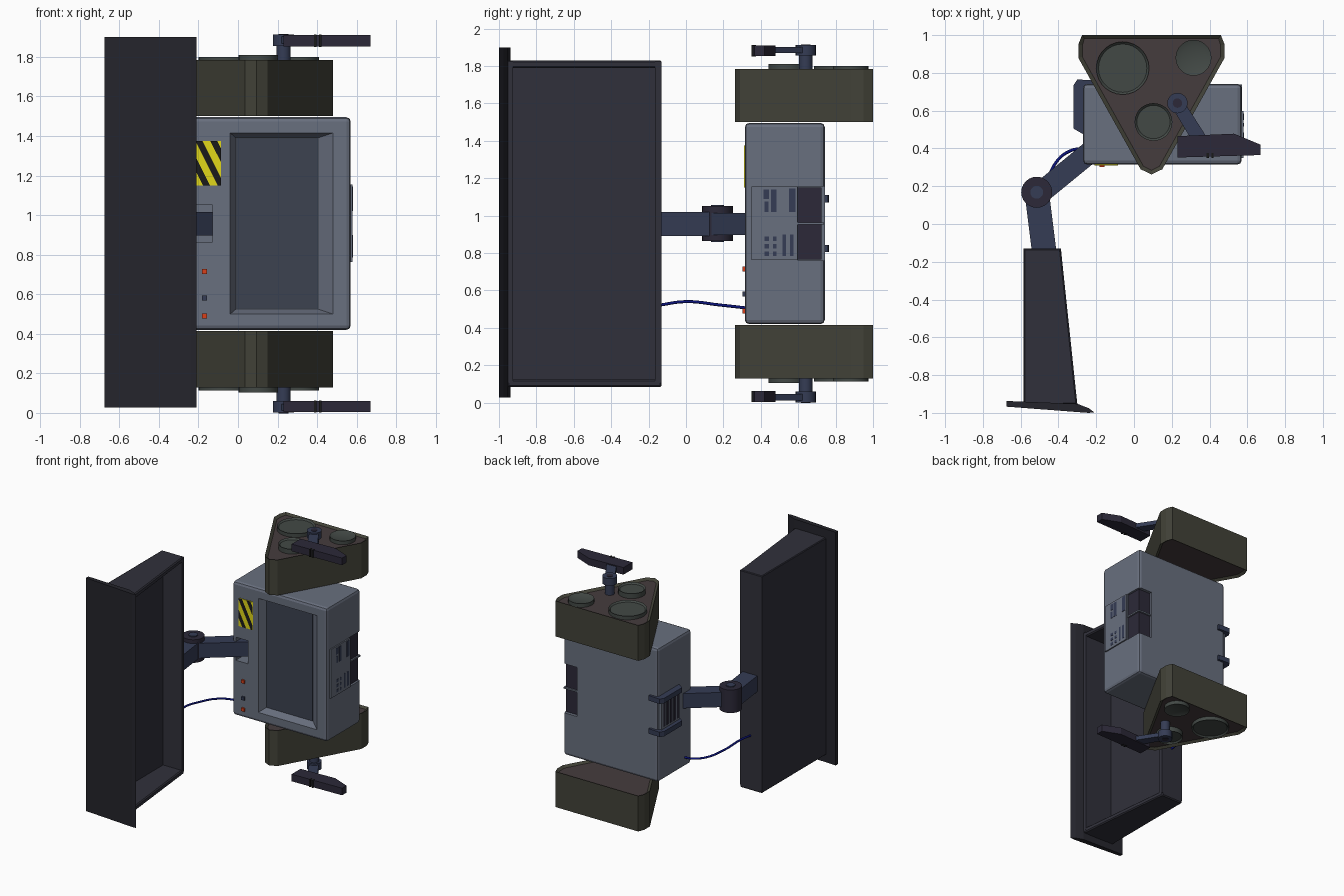
import bpy, bmesh, math
from mathutils import Vector

if "Cube" in bpy.data.objects:
    bpy.data.objects.remove(bpy.data.objects["Cube"])

MID = 0.957  # height of the symmetry plane


def material(name, r, g, b):
    m = bpy.data.materials.new(name)
    m.diffuse_color = (r, g, b, 1)
    m.use_nodes = True
    m.node_tree.nodes["Principled BSDF"].inputs["Base Color"].default_value = m.diffuse_color
    return m


SHELL = material("shell_grey", .14, .16, .21)
SCREEN = material("screen_slate", .045, .055, .08)
OLIVE = material("track_olive", .055, .055, .04)
BROWN = material("track_side", .06, .045, .047)
WHEEL = material("wheel_grey", .055, .066, .06)
BLUE = material("arm_blue", .035, .045, .09)
PURPLE = material("dark_purple", .025, .022, .04)
BLADE = material("blade_dark", .03, .03, .043)
EDGE = material("blade_edge", .018, .018, .025)
RED = material("button_red", .7, .05, .01)
YELLOW = material("hazard_yellow", .75, .68, .01)
BLACK = material("hazard_black", .01, .01, .01)
CABLE = material("cable_blue", .003, .006, .2)

centre = bpy.data.objects.new("mirror_centre", None)
centre.location.z = MID
centre.hide_render = True
bpy.context.collection.objects.link(centre)


def finish(name, bm, *mats):
    bmesh.ops.recalc_face_normals(bm, faces=bm.faces[:])
    me = bpy.data.meshes.new(name)
    bm.to_mesh(me)
    bm.free()
    for m in mats:
        me.materials.append(m)
    ob = bpy.data.objects.new(name, me)
    bpy.context.collection.objects.link(ob)
    return ob


def prism_bm(pts, z0, z1):
    bm = bmesh.new()
    low = [bm.verts.new((x, y, z0)) for x, y in pts]
    top = [bm.verts.new((x, y, z1)) for x, y in pts]
    bm.faces.new(low)
    bm.faces.new(top)
    n = len(pts)
    for i in range(n):
        j = (i + 1) % n
        bm.faces.new((low[i], low[j], top[j], top[i]))
    bmesh.ops.recalc_face_normals(bm, faces=bm.faces[:])
    return bm


def prism(name, pts, z0, z1, mat):
    return finish(name, prism_bm(pts, z0, z1), mat)


def box(name, x0, x1, y0, y1, z0, z1, mat):
    return prism(name, [(x0, y0), (x1, y0), (x1, y1), (x0, y1)], z0, z1, mat)


def ring(x, y, r, n=28):
    return [(x + r * math.cos(2 * math.pi * i / n), y + r * math.sin(2 * math.pi * i / n))
            for i in range(n)]


def mirror(ob):
    m = ob.modifiers.new("mirror", 'MIRROR')
    m.use_axis = (False, False, True)
    m.mirror_object = centre
    return ob


def bevel(ob, w, seg=2):
    m = ob.modifiers.new("bevel", 'BEVEL')
    m.width, m.segments, m.limit_method = w, seg, 'ANGLE'
    return ob


def smooth(ob):
    bpy.ops.object.select_all(action='DESELECT')
    ob.select_set(True)
    bpy.context.view_layer.objects.active = ob
    bpy.ops.object.shade_smooth_by_angle(angle=math.radians(30))
    return ob


def cut(ob, cutter):
    bpy.context.view_layer.objects.active = ob
    m = ob.modifiers.new("cut", 'BOOLEAN')
    m.operation, m.object, m.solver = 'DIFFERENCE', cutter, 'EXACT'
    for mod in [x.name for x in ob.modifiers]:
        bpy.ops.object.modifier_apply(modifier=mod)
    bpy.data.objects.remove(cutter)


# Body with sloped screen recess, arm pocket and corner vent notch
body = bevel(box("body", -.27, .57, .315, .742, .42, 1.495, SHELL), .022)
bm = bmesh.new()
outer = [bm.verts.new((x, .305, z)) for x, z in ((-.045, .495), (.493, .495), (.493, 1.42), (-.045, 1.42))]
inner = [bm.verts.new((x, .375, z)) for x, z in ((-.01, .525), (.405, .525), (.405, 1.39), (-.01, 1.39))]
bm.faces.new(outer)
bm.faces.new(inner)
for i in range(4):
    j = (i + 1) % 4
    bm.faces.new((outer[i], outer[j], inner[j], inner[i]))
cut(body, finish("recess_cutter", bm, SHELL))
cut(body, box("pocket_cutter", -.24, -.13, .28, .46, .865, 1.05, SHELL))
cut(body, box("notch_cutter", .45, .6, .6, .77, .76, 1.155, SHELL))
box("screen", -.008, .403, .371, .38, .527, 1.388, SCREEN)

# Corner vents and side panel with slots
for z0, z1 in ((.765, .952), (.964, 1.15)):
    box("corner_vent", .44, .56, .59, .725, z0, z1, PURPLE)
box("vent_divider", .44, .572, .59, .738, .952, .964, SHELL)
box("side_panel", .56, .58, .35, .597, .762, 1.155, SHELL)
slots = [(.415, .445, 1.09, 1.14), (.455, .485, 1.02, 1.14), (.55, .585, 1.02, 1.145), (.42, .44, 1.02, 1.075)]
for z in (.785, .825, .865):
    slots += [(.42, .445, z, z + .022), (.465, .485, z, z + .022)]
slots += [(.515, .535, .785, .9), (.555, .575, .785, .9)]
for y0, y1, z0, z1 in slots:
    box("panel_slot", .57, .582, y0, y1, z0, z1, BLUE)

# Left grille and its wrap-around brackets
box("grille_panel", -.29, -.26, .49, .725, .84, 1.075, SHELL)
for i in range(5):
    y = .505 + i * .043
    box("grille_slot", -.293, -.28, y, y + .025, .86, 1.055, PURPLE)
mirror(prism("grille_bracket", [(-.26, .47), (-.32, .505), (-.32, .735), (-.3, .765), (-.2, .76), (-.2, .735),
                                (-.265, .735)], 1.07, 1.11, BLUE))

# Hazard sign with clipped diagonal stripes
X0, X1, Z0, Z1 = -.21, -.085, 1.15, 1.375
box("hazard_plate", X0, X1, .309, .32, Z0, Z1, YELLOW)
bm = bmesh.new()
for k in range(5):
    x = -.365 + k * .075
    bm.faces.new([bm.verts.new((a, .307, z)) for a, z in
                  ((x, Z1), (x + .035, Z1), (x + .148, Z0), (x + .113, Z0))])
for co, no in (((X0, 0, 0), (-1, 0, 0)), ((X1, 0, 0), (1, 0, 0))):
    bmesh.ops.bisect_plane(bm, geom=bm.verts[:] + bm.edges[:] + bm.faces[:],
                           plane_co=co, plane_no=no, clear_outer=True)
finish("hazard_stripes", bm, BLACK)

# Front buttons
for z, m in ((.715, RED), (.58, BLUE), (.49, RED)):
    box("button", -.183, -.157, .302, .32, z - .013, z + .013, m)

# Triangular track units with sunken side plates
tri = [(-.295, .95), (-.275, 1), (.46, 1), (.48, .95), (.48, .88), (.15, .29),
       (.093, .262), (.035, .29), (-.295, .88)]
bm = prism_bm(tri, 1.5, 1.785)
ends = [f for f in bm.faces if abs(f.normal.z) > .9]
bmesh.ops.inset_individual(bm, faces=ends, thickness=.022)
for f in ends:
    f.material_index = 1
    f.normal_update()
    n = f.normal.copy()
    for v in f.verts:
        v.co -= n * .015
mirror(finish("track", bm, OLIVE, BROWN))

# Track wheels with sunken caps
for x, y, r, rim, top in ((-.06, .825, .14, .012, 1.8), (.315, .88, .095, .032, 1.8), (.103, .54, .1, .012, 1.81)):
    bm = prism_bm(ring(x, y, r), 1.74, top)
    cap = [f for f in bm.faces if f.normal.z > .9]
    bmesh.ops.inset_individual(bm, faces=cap, thickness=rim)
    for v in cap[0].verts:
        v.co.z -= .012
    smooth(mirror(finish("track_wheel", bm, WHEEL)))

# Side arms: shaft, hub, link and paddle
smooth(mirror(prism("side_shaft", ring(.23, .64, .036, 20), 1.76, 1.87, BLUE)))
smooth(mirror(prism("side_hub", ring(.23, .64, .054, 20), 1.855, 1.913, BLUE)))
smooth(mirror(prism("side_hub_cap", ring(.23, .64, .025, 20), 1.9, 1.916, PURPLE)))
mirror(prism("side_link", [(.2, .62), (.26, .655), (.385, .46), (.32, .42)], 1.868, 1.902, BLUE))
mirror(prism("side_paddle", [(.23, .352), (.67, .365), (.67, .42), (.53, .478), (.23, .465)],
             1.853, 1.91, PURPLE))
for x in (.385, .41):
    mirror(box("paddle_groove", x, x + .012, .349, .375, 1.851, 1.912, BLACK))

# Front arm with elbow
prism("upper_arm", [(-.56, .215), (-.5, .235), (-.25, .44), (-.13, .455), (-.13, .39), (-.46, .12)], .897, 1.015, BLUE)
prism("lower_arm", [(-.58, .17), (-.54, -.15), (-.41, -.15), (-.45, .17)], .892, 1.02, BLUE)
smooth(prism("elbow", ring(-.515, .168, .082, 24), .865, 1.05, PURPLE))
smooth(prism("elbow_pin", ring(-.515, .168, .034, 20), .858, 1.057, BLUE))

# Bucket open towards +x, with a long cutting edge
prism("bucket_shell", [(-.585, -.955), (-.585, -.13), (-.387, -.13), (-.383, -.165), (-.55, -.165), (-.55, -.925),
                       (-.302, -.925), (-.3, -.955)], .105, 1.825, BLADE)
mirror(bevel(prism("bucket_end", [(-.585, -.955), (-.585, -.13), (-.387, -.13), (-.3, -.955)],
                   1.79, 1.83, BLADE), .008, 1))
prism("cutting_edge", [(-.675, -.937), (-.3, -.952), (-.24, -.975), (-.21, -.997), (-.24, -1), (-.675, -.967)],
      .027, 1.9, EDGE)

# Cable from bucket to body
cu = bpy.data.curves.new("cable", 'CURVE')
cu.dimensions = '3D'
cu.bevel_depth = .008
cu.bevel_resolution = 2
cu.resolution_u = 6
path = [(-.48, -.15, .52), (-.485, 0, .54), (-.465, .18, .522), (-.41, .33, .505), (-.33, .39, .497), (-.25, .4, .492)]
sp = cu.splines.new('BEZIER')
sp.bezier_points.add(len(path) - 1)
for p, co in zip(sp.bezier_points, path):
    p.co = Vector(co)
    p.handle_left_type = p.handle_right_type = 'AUTO'
cu.materials.append(CABLE)
bpy.context.collection.objects.link(bpy.data.objects.new("cable", cu))
